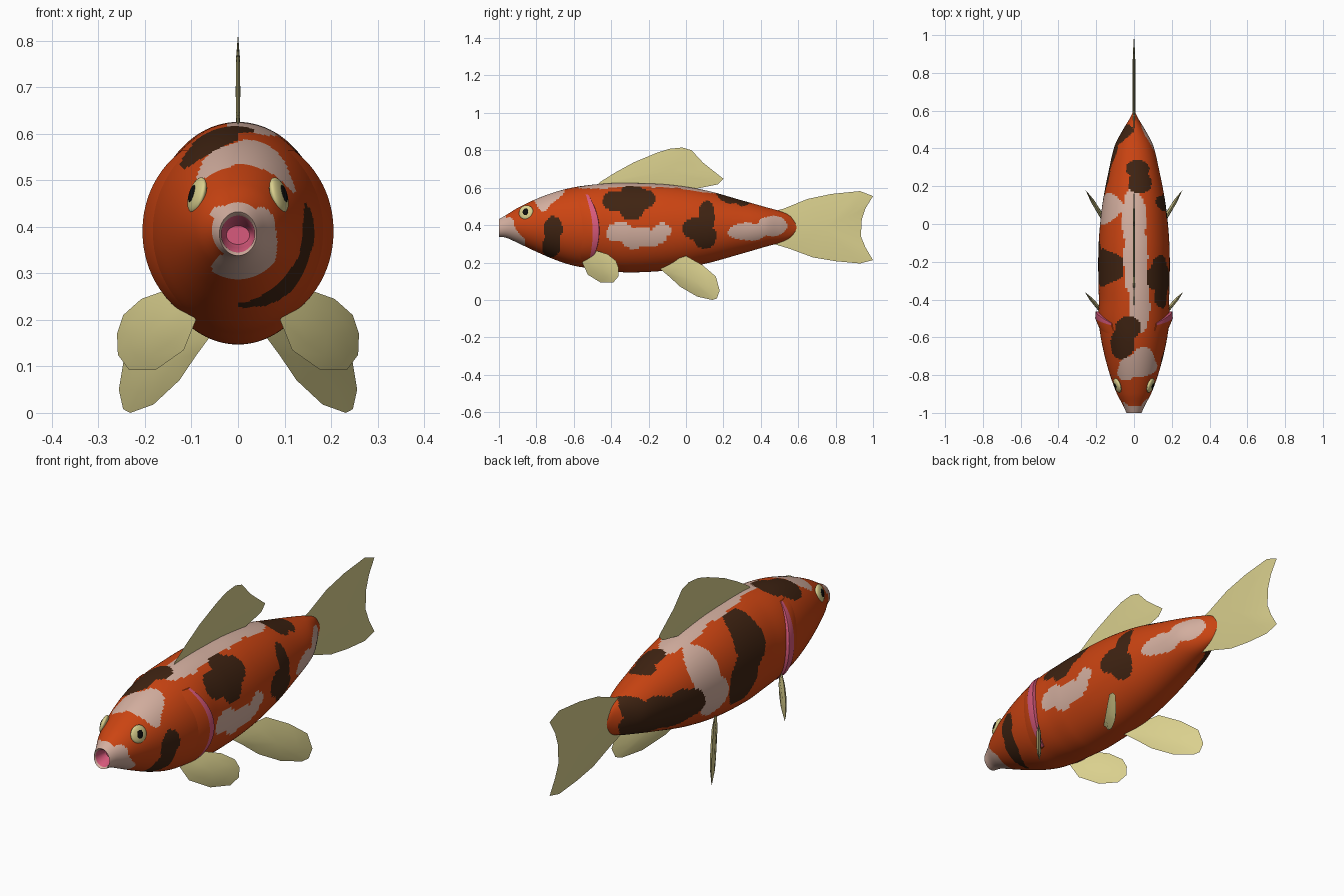
import bpy, bmesh, math
from mathutils import Vector

if "Cube" in bpy.data.objects:
    bpy.data.objects.remove(bpy.data.objects["Cube"])


def mat(name, c):
    m = bpy.data.materials.new(name)
    m.diffuse_color = (*c, 1)
    m.use_nodes = True
    m.node_tree.nodes["Principled BSDF"].inputs["Base Color"].default_value = m.diffuse_color
    return m


ORANGE = mat("orange", (0.60, 0.058, 0.006))
BROWN = mat("dark_brown", (0.05, 0.017, 0.006))
WHITE = mat("pale_white", (0.66, 0.43, 0.35))
PINK = mat("pink", (0.68, 0.10, 0.20))
FIN = mat("fin_cream", (0.70, 0.63, 0.27))
BLACK = mat("black", (0.004, 0.004, 0.004))


def make(name, verts, faces, mats, indices=None, angle=40):
    me = bpy.data.meshes.new(name)
    me.from_pydata(verts, [], faces)
    for m in mats:
        me.materials.append(m)
    if indices:
        me.polygons.foreach_set("material_index", indices)
    bm = bmesh.new()
    bm.from_mesh(me)
    bmesh.ops.recalc_face_normals(bm, faces=bm.faces)
    bm.to_mesh(me)
    bm.free()
    ob = bpy.data.objects.new(name, me)
    bpy.context.collection.objects.link(ob)
    bpy.ops.object.select_all(action='DESELECT')
    ob.select_set(True)
    bpy.context.view_layer.objects.active = ob
    bpy.ops.object.shade_smooth_by_angle(angle=math.radians(angle))
    return ob


# Body profile: y, bottom z, top z, half width
KEYS = [(-1, .338, .432, .040), (-.96, .332, .455, .058), (-.9, .305, .492, .090),
        (-.8, .258, .540, .127), (-.7, .215, .577, .155), (-.6, .183, .602, .176),
        (-.5, .168, .616, .188), (-.4, .154, .624, .186), (-.3, .147, .625, .189),
        (-.1, .158, .617, .187), (.1, .193, .587, .168), (.3, .248, .532, .130),
        (.42, .283, .498, .100), (.5, .306, .475, .058), (.56, .334, .447, .022),
        (.6, .378, .396, .002)]


def section(y):
    i = max(k for k in range(len(KEYS) - 1) if KEYS[k][0] <= y or k == 0)
    a, b = KEYS[i], KEYS[i + 1]
    p, q = KEYS[max(i - 1, 0)], KEYS[min(i + 2, len(KEYS) - 1)]
    h = b[0] - a[0]
    t = (y - a[0]) / h
    out = []
    for k in (1, 2, 3):
        ma = (b[k] - p[k]) / (b[0] - p[0]) * h
        mb = (q[k] - a[k]) / (q[0] - a[0]) * h
        out.append((2*t**3 - 3*t*t + 1) * a[k] + (t**3 - 2*t*t + t) * ma
                   + (3*t*t - 2*t**3) * b[k] + (t**3 - t*t) * mb)
    return out


def side_x(y, z):
    zb, zt, w = section(y)
    u = (z - (zb + zt) / 2) / ((zt - zb) / 2)
    return w * math.sqrt(max(0, 1 - u * u))


# Colour patches as ellipses: centre a, centre b, radius a, radius b
SIDE = {1: ([(-.71, .38, .05, .065), (-.72, .29, .05, .065),
             (-.37, .53, .08, .055), (-.24, .54, .08, .055), (-.29, .49, .07, .065), (-.29, .58, .06, .04),
             (.11, .45, .045, .085), (.05, .38, .07, .06), (.10, .335, .065, .06)],
            [(-.35, .36, .08, .055), (-.2, .335, .1, .045), (-.13, .37, .05, .04), (-.27, .33, .08, .055),
             (.33, .365, .11, .047), (.46, .395, .08, .055)]),
        -1: ([(.38, .37, .16, .085), (.24, .36, .15, .085), (.47, .43, .06, .05),
              (-.16, .36, .10, .12), (-.23, .50, .10, .12)],
             [(.03, .35, .085, .09), (.08, .47, .085, .11)])}
TOP_BROWN = [(-.06, -.63, .065, .085), (-.03, -.55, .065, .06), (.03, .22, .065, .06), (.02, .29, .06, .05)]
TOP_WHITE = [(.02, -.75, .10, .06), (-.04, -.78, .05, .05), (.05, -.71, .06, .06),
             (.03, -.42, .055, .16), (.01, -.2, .065, .22), (0, .02, .065, .17)]
NOSE_WHITE = [(.005, .315, .06, .032), (.05, .37, .035, .075), (-.02, .43, .04, .015)]


def hit(patches, a, b):
    wob = 1 + .12 * math.sin(47 * a + 3) * math.cos(41 * b)
    return any(((a - p) / r)**2 + ((b - q) / s)**2 < wob for p, q, r, s in patches)


def colour(c):
    if c.y < -.965:
        return 2
    if c.y < -.86 and hit(NOSE_WHITE, c.x, c.z):
        return 2
    if c.z > .45:
        if hit(TOP_BROWN, c.x, c.y):
            return 1
        if hit(TOP_WHITE, c.x, c.y):
            return 2
    brown, white = SIDE[1 if c.x > 0 else -1]
    return 1 if hit(brown, c.y, c.z) else 2 if hit(white, c.y, c.z) else 0


# Body with open mouth: rings from inside the mouth, over the lip, to the tail
N, RINGS = 100, 220
rings = [(-.93, .362, .402, .025), (-.95, .355, .408, .034), (-.992, .345, .424, .036)]
for i in range(RINGS + 1):
    y = -1 + 1.6 * i / RINGS
    rings.append((y, *section(min(y, .5999))))
verts = []
for y, zb, zt, w in rings:
    for k in range(N):
        a = math.tau * k / N
        verts.append(Vector((w * math.cos(a), y, (zb + zt) / 2 + (zt - zb) / 2 * math.sin(a))))
faces, idx = [tuple(range(N))], [3]
for r in range(len(rings) - 1):
    for k in range(N):
        f = (r*N + k, r*N + (k+1) % N, (r+1)*N + (k+1) % N, (r+1)*N + k)
        faces.append(f)
        idx.append(3 if r < 2 else colour(sum((verts[v] for v in f), Vector()) / 4))
faces.append(tuple(range((len(rings) - 1) * N, len(rings) * N)))
idx.append(0)
make("body", verts, faces, [ORANGE, BROWN, WHITE, PINK], idx)


# Fins: lens-shaped solid from a side outline (y, z), laid on a slanted plane
def fin(name, outline, centre, thick, place, normal):
    n, nrm = len(outline), Vector(normal).normalized()
    cy, cz = centre
    verts = [Vector(place(y, z)) for y, z in outline]
    for s in (1, -1):
        verts += [Vector(place(cy + (y - cy) * .6, cz + (z - cz) * .6)) + nrm * s * thick * .8 for y, z in outline]
        verts.append(Vector(place(cy, cz)) + nrm * s * thick)
    faces = []
    for base in (n, 2 * n + 1):
        for k in range(n):
            j = (k + 1) % n
            faces += [(k, j, base + j, base + k), (base + k, base + j, base + n)]
    make(name, verts, faces, [FIN], angle=50)


def flat(y, z):
    return (0, y, z)


fin("tail_fin", [(.45, .47), (.52, .487), (.65, .54), (.78, .567), (.93, .582), (1, .555), (.96, .49), (.94, .43),
                 (.935, .34), (.96, .28), (1, .213), (.93, .195), (.8, .207), (.68, .227), (.55, .275), (.45, .305)],
    (.74, .385), .008, flat, (1, 0, 0))
fin("dorsal_fin", [(-.49, .60), (-.46, .63), (-.38, .68), (-.28, .735), (-.16, .785), (-.09, .808), (-.02, .815),
                   (.03, .80), (.09, .735), (.14, .695), (.2, .648), (.17, .618), (.07, .598), (0, .58), (-.25, .59)],
    (-.1, .69), .005, flat, (1, 0, 0))

PECTORAL = [(-.475, .262), (-.53, .235), (-.555, .2), (-.525, .135), (-.455, .092), (-.39, .092),
            (-.362, .125), (-.36, .17), (-.375, .21), (-.42, .245)]
PELVIC = [(-.15, .175), (-.06, .215), (0, .236), (.09, .185), (.16, .125), (.18, .05), (.165, .008),
          (.14, 0), (.06, .018), (-.03, .07), (-.09, .125)]
for s, side in ((1, "right"), (-1, "left")):
    fin(side + "_pectoral_fin", PECTORAL, (-.45, .17), .011,
        lambda y, z: (s * (.26 + .87 * (y + .36)), y, z), (s, -.87, 0))
    fin(side + "_pelvic_fin", PELVIC, (.04, .11), .012,
        lambda y, z: (s * (.25 + .62 * (y - .17)), y, z), (s, -.62, 0))

    # Gill cover: raised orange ridge with a pink back edge
    M, gv, gf, gi = 24, [], [], []
    for i in range(M + 1):
        t = i / M
        z = .205 + .36 * t
        g = -.472 - .045 * (2 * abs(t - .45))**2
        e = math.sin(math.pi * min(max(t, .02), .98))**.5
        for dy, lift in ((-.09, -.003), (-.005, .017 * e), (.008, .016 * e), (.010, -.012)):
            y = g + (dy if dy < 0 else dy * e)
            x = side_x(y, z)
            gv.append((s * (x + lift), y, z))
        # pull the pink edge slightly forward so that it shows from the side
        x0, y0, z0 = gv[-3]
        gv[-3] = (x0, y0 - .022 * e, z0)
        if i:
            a, b = 4 * (i - 1), 4 * i
            for k in range(3):
                gf.append((a + k, a + k + 1, b + k + 1, b + k))
                gi.append(0 if k == 0 else 1)
    gf += [(0, 1, 2, 3), tuple(4 * M + k for k in range(4))]
    gi += [0, 0]
    make(side + "_gill", gv, gf, [ORANGE, PINK], gi, 30)

    # Eye and pupil: flattened spheres facing outward
    n = Vector((s * .9, -.3, .28)).normalized()
    c = Vector((s * (side_x(-.855, .468) + .001), -.855, .468))
    for part, m, off, size in (("eye", FIN, 0, (.040, .040, .014)), ("pupil", BLACK, .0125, (.015, .019, .004))):
        bpy.ops.mesh.primitive_uv_sphere_add(segments=20, ring_count=12, radius=1, location=c + n * off)
        o = bpy.context.object
        o.name = f"{side}_{part}"
        o.scale = size
        o.rotation_mode = 'QUATERNION'
        o.rotation_quaternion = n.to_track_quat('Z', 'Y')
        o.data.materials.append(m)
        bpy.ops.object.shade_smooth_by_angle(angle=math.radians(40))
